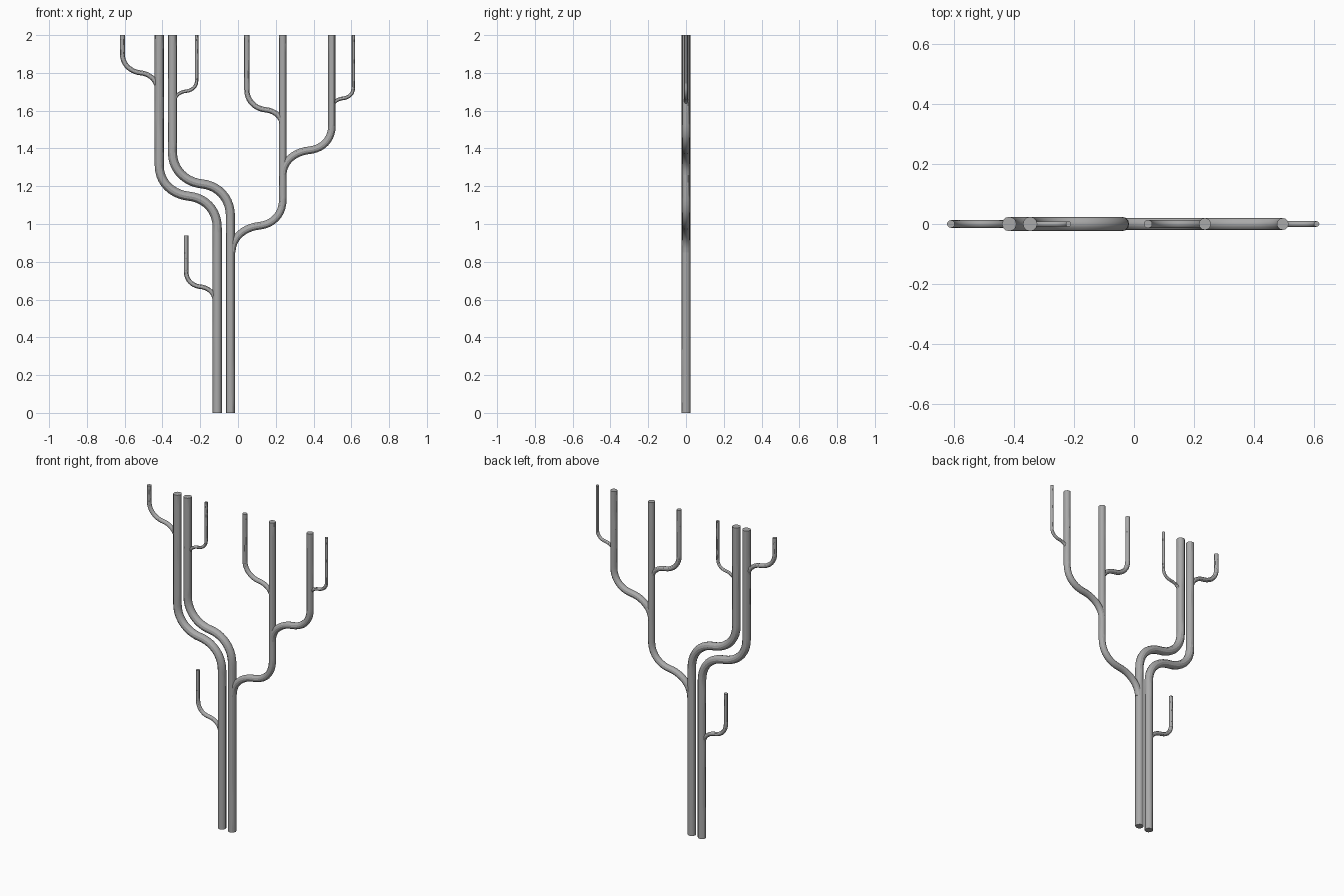
import bpy
from mathutils import Vector

cube = bpy.data.objects.get("Cube")
if cube:
    bpy.data.objects.remove(cube, do_unlink=True)

grey = bpy.data.materials.new("pipe_grey")
grey.use_nodes = True
grey.diffuse_color = (0.4, 0.4, 0.4, 1)
grey.node_tree.nodes["Principled BSDF"].inputs["Base Color"].default_value = (0.4, 0.4, 0.4, 1)


def pipe(name, radius, root, bend, middle, straight, top):
    """Round tube: rises at root, sweeps sideways through middle, rises again to top."""
    x0, x1 = root[0], straight[0]
    data = bpy.data.curves.new(name, "CURVE")
    data.dimensions = "3D"
    data.resolution_u = 10
    data.bevel_depth = radius
    data.bevel_resolution = 4
    data.use_fill_caps = True
    knots = [Vector((x, 0, z)) for x, z in
             (root, (x0, bend), middle, straight, (x1, top))]
    if bend - root[1] < 0.01:
        knots.pop(0)
    mid = len(knots) - 3
    spline = data.splines.new("BEZIER")
    spline.bezier_points.add(len(knots) - 1)
    for i, (point, co) in enumerate(zip(spline.bezier_points, knots)):
        point.handle_left_type = point.handle_right_type = "FREE"
        point.co = point.handle_left = point.handle_right = co
        # Round the corners on each side of the sideways sweep
        if i == mid:
            sweep = Vector((x1 - x0, 0, 0.1 * abs(x1 - x0))) * 0.27
            point.handle_left, point.handle_right = co - sweep, co + sweep
        elif i == mid - 1:
            point.handle_right = co + Vector((0, 0, (middle[1] - co.z) * 0.58))
        elif i == mid + 1:
            point.handle_left = co - Vector((0, 0, (co.z - middle[1]) * 0.58))
    obj = bpy.data.objects.new(name, data)
    bpy.context.collection.objects.link(obj)
    data.materials.append(grey)
    # Turn the tube into a mesh with smooth walls and crisp ends
    bpy.ops.object.select_all(action="DESELECT")
    obj.select_set(True)
    bpy.context.view_layer.objects.active = obj
    bpy.ops.object.convert(target="MESH")
    bpy.ops.object.shade_smooth_by_angle()


# Twin trunks
pipe("left_trunk", 0.024, (-0.04, 0), 1.04, (-0.19, 1.212), (-0.347, 1.38), 2)
pipe("right_trunk", 0.024, (-0.11, 0), 0.98, (-0.26, 1.147), (-0.417, 1.31), 2)

# Main boughs
pipe("main_bough", 0.02, (-0.033, 0.85), 0.85, (0.11, 0.99), (0.237, 1.13), 2)
pipe("outer_bough", 0.02, (0.237, 1.26), 1.26, (0.375, 1.39), (0.497, 1.52), 2)

# Thin twigs
pipe("inner_twig", 0.014, (0.237, 1.51), 1.51, (0.145, 1.605), (0.047, 1.71), 2)
pipe("outer_twig", 0.0095, (0.497, 1.61), 1.61, (0.555, 1.665), (0.61, 1.72), 2)
pipe("far_right_twig", 0.013, (-0.425, 1.70), 1.70, (-0.515, 1.80), (-0.612, 1.90), 2)
pipe("small_twig", 0.009, (-0.335, 1.65), 1.65, (-0.275, 1.703), (-0.219, 1.76), 2)
pipe("low_twig", 0.012, (-0.122, 0.59), 0.59, (-0.20, 0.668), (-0.275, 0.75), 0.94)
